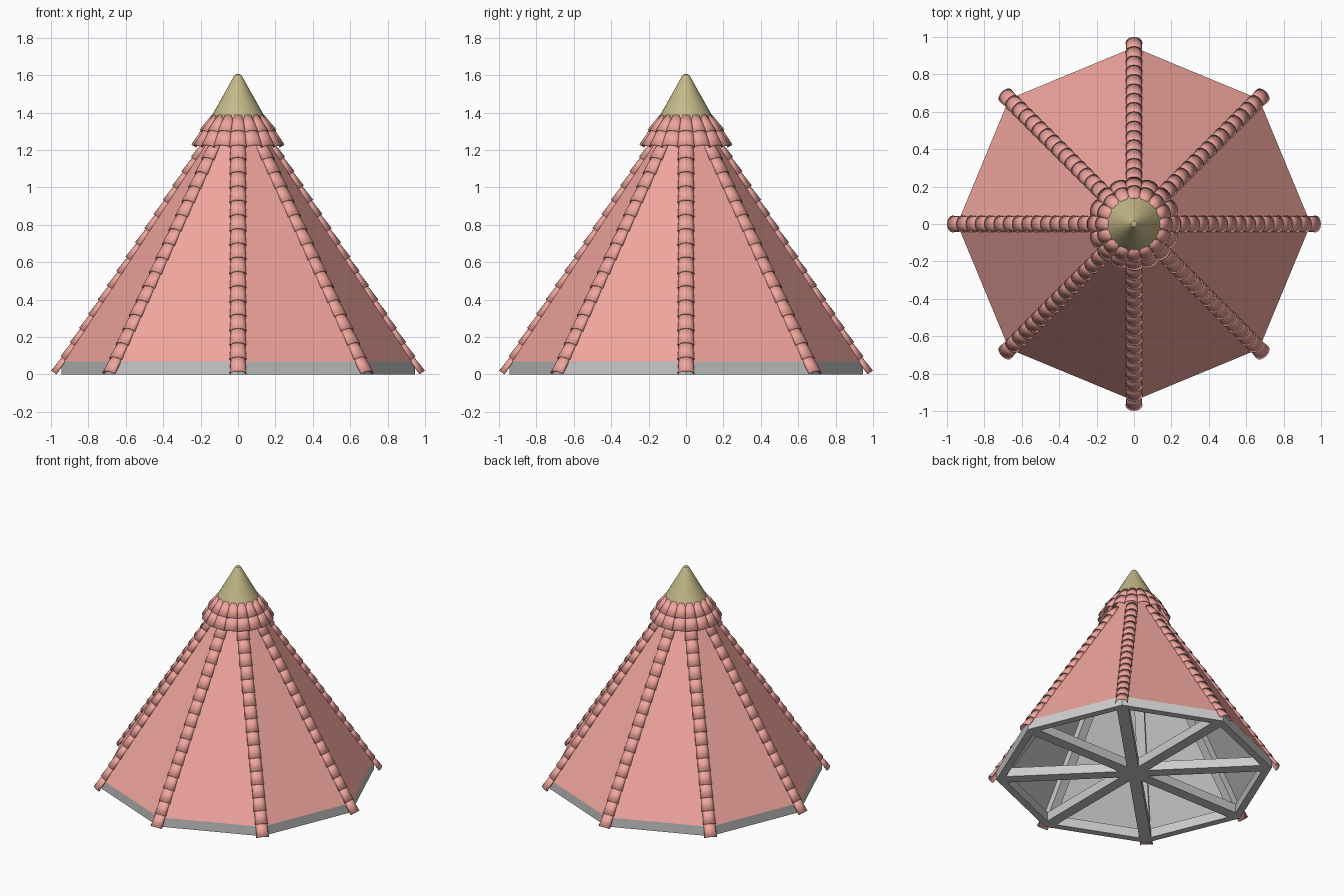
import bpy
from math import sin, cos, pi, radians

if "Cube" in bpy.data.objects:
    bpy.data.objects.remove(bpy.data.objects["Cube"])

SIDES = 8
SLOPE = 1.53


def material(name, color):
    m = bpy.data.materials.new(name)
    m.diffuse_color = (*color, 1)
    m.use_nodes = True
    m.node_tree.nodes["Principled BSDF"].inputs["Base Color"].default_value = m.diffuse_color
    return m


CLAY = material("clay", (0.88, 0.38, 0.34))
BRASS = material("olive_metal", (0.55, 0.48, 0.25))


def ridge(z):
    """Radius of the roof's hip line at height z."""
    return 0.945 - (z - 0.07) / SLOPE


def turn(p, a):
    x, y, z = p
    return (x * cos(a) - y * sin(a), x * sin(a) + y * cos(a), z)


def add(name, verts, faces, mat=None, smooth=False):
    me = bpy.data.meshes.new(name)
    me.from_pydata(verts, [], faces)
    if smooth:
        me.shade_smooth()
        me.set_sharp_from_angle(angle=radians(35))
    if mat:
        me.materials.append(mat)
    ob = bpy.data.objects.new(name, me)
    bpy.context.collection.objects.link(ob)
    return ob


def lathe(name, profile, n, mat=None, smooth=False, loop=False, caps=False):
    """Revolve (radius, z) points, bottom to top, in n flat sides."""
    verts = [turn((r, 0, z), 2 * pi * i / n) for r, z in profile for i in range(n)]
    k = len(profile)
    faces = []
    for j in range(k if loop else k - 1):
        a, b = j * n, (j + 1) % k * n
        for i in range(n):
            q = (i + 1) % n
            faces.append((a + i, a + q, b + q, b + i))
    if caps:
        faces += [tuple(reversed(range(n))), tuple(range((k - 1) * n, k * n))]
    return add(name, verts, faces, mat, smooth)


def beams(name, quad, half, angles):
    """Box beams: a quad in the radius/z plane, widened sideways and turned."""
    verts, faces = [], []
    for a in angles:
        o = len(verts)
        verts += [turn((r, s * half, z), a) for s in (-1, 1) for r, z in quad]
        faces += [tuple(o + i for i in f) for f in
                  ((0, 1, 2, 3), (7, 6, 5, 4), (0, 4, 5, 1), (1, 5, 6, 2),
                   (2, 6, 7, 3), (3, 7, 4, 0))]
    return add(name, verts, faces)


def tile(verts, faces, low, high, a, seg=8):
    """One tapered barrel tile; each end = (radius, z, half width, crest, edge)."""
    dr, dz = high[0] - low[0], high[1] - low[1]
    length = (dr * dr + dz * dz) ** 0.5
    nr, nz = dz / length, -dr / length
    o = len(verts)
    for r, z, w, crest, edge in (low, high):
        for j in range(seg + 1):
            t = (j / seg * 2 - 1) * pi / 2
            n = edge + (crest - edge) * cos(t)
            verts.append(turn((r + nr * n, w * sin(t), z + nz * n), a))
    for j in range(seg):
        faces.append((o + j, o + j + 1, o + seg + 2 + j, o + seg + 1 + j))


def tile_object(name, verts, faces):
    ob = add(name, verts, faces, CLAY, True)
    m = ob.modifiers.new("thickness", "SOLIDIFY")
    m.thickness = 0.006
    m.offset = -1


angles = [2 * pi * i / SIDES for i in range(SIDES)]

# Base ring, floor spokes and hip rafters
lathe("base_ring", [(0.89, 0), (0.945, 0), (0.945, 0.07), (0.89, 0.07)], SIDES, loop=True)
beams("floor_spokes", [(-0.915, 0), (0.915, 0), (0.915, 0.068), (-0.915, 0.068)],
      0.04, angles[:4])
lo, hi = ridge(0.06), ridge(1.3)
beams("hip_rafters", [(lo - 0.09, 0.06), (lo - 0.03, 0.06), (hi - 0.03, 1.3), (hi - 0.09, 1.3)],
      0.033, angles)

# Roof skin with a grey inner lining
lathe("roof_skin", [(ridge(0.07), 0.07), (ridge(1.42), 1.42)], SIDES, CLAY)
lathe("roof_lining", [(ridge(1.4) - 0.015, 1.4), (ridge(0.07) - 0.015, 0.07)], SIDES)

# Overlapping ridge tiles on each hip
verts, faces = [], []
STEP = 0.0762
for a in angles:
    for i in range(16):
        z0 = 0.01 + i * STEP
        z1 = z0 + STEP + 0.015
        tile(verts, faces, (ridge(z0), z0, 0.045, 0.018, -0.016),
             (ridge(z1), z1, 0.039, 0.008, -0.018), a)
tile_object("ridge_tiles", verts, faces)

# Two collar rows of tiles below the cap
for name, low, high in (
        ("collar_lower_tiles", (0.235, 1.22, 0.048, 0.016, -0.012), (0.185, 1.315, 0.038, 0.006, -0.014)),
        ("collar_upper_tiles", (0.193, 1.298, 0.040, 0.016, -0.010), (0.135, 1.385, 0.028, 0.006, -0.012))):
    verts, faces = [], []
    for i in range(16):
        tile(verts, faces, low, high, 2 * pi * i / 16)
    tile_object(name, verts, faces)

# Metal cap cone
lathe("cap_cone", [(0.147, 1.37), (0.024, 1.59), (0.017, 1.601), (0.006, 1.605)],
      32, BRASS, True, caps=True)
